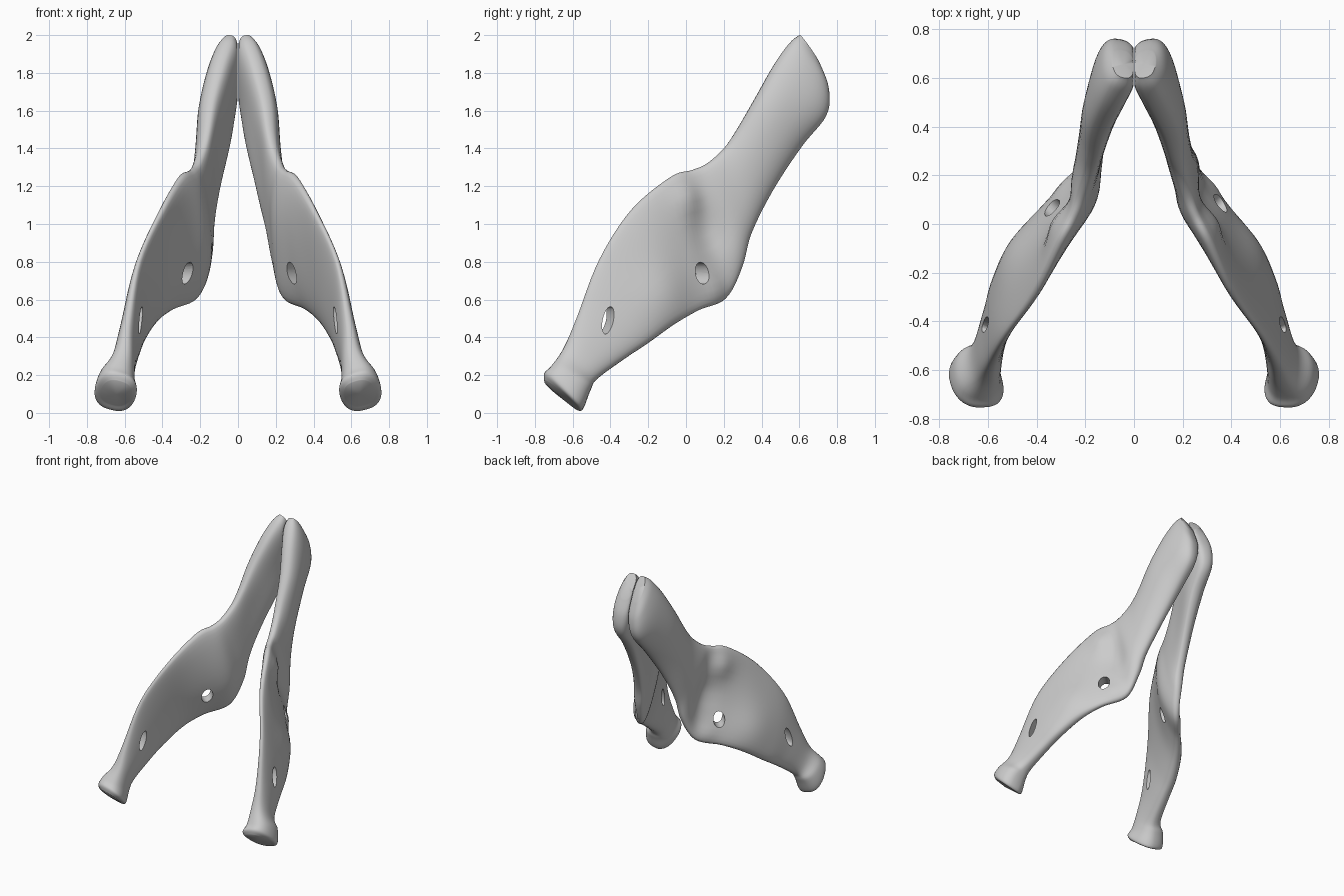
import bpy, bmesh
from math import sin, cos, pi, exp
from mathutils import Vector, Matrix

if "Cube" in bpy.data.objects:
    bpy.data.objects.remove(bpy.data.objects["Cube"])

# Cross-sections from foot to tip: upper edge xyz, lower edge xyz, half thickness, outward bow
SECTIONS = [
    (.62, -.75, .165, .67, -.595, .045, .08, 0),
    (.62, -.75, .205, .675, -.55, .02, .11, 0),
    (.63, -.715, .245, .65, -.505, .12, .095, 0),
    (.605, -.65, .34, .61, -.47, .18, .065, 0),
    (.585, -.58, .50, .565, -.32, .29, .055, 0),
    (.525, -.46, .81, .53, -.20, .37, .052, 0),
    (.405, -.29, 1.075, .46, -.06, .47, .052, 0),
    (.305, -.08, 1.25, .365, .07, .545, .05, -.03),
    (.25, .03, 1.285, .24, .21, .605, .05, -.03),
    (.22, .11, 1.32, .19, .295, .77, .055, 0),
    (.19, .20, 1.40, .165, .345, .95, .055, .01),
    (.17, .27, 1.50, .12, .46, 1.18, .06, .02),
    (.15, .37, 1.67, .075, .61, 1.41, .075, .018),
    (.10, .47, 1.85, .065, .74, 1.57, .082, .008),
    (.06, .55, 1.96, .055, .755, 1.71, .075, 0),
    (.042, .60, 2.0, .047, .71, 1.84, .045, 0),
]
# Local swellings and hollows on the outer side: position, radius, amount
BUMPS = [((.34, .02, 1.14), .09, .04), ((.30, .13, .95), .10, -.02),
         ((.29, .15, .64), .07, .025), ((.49, -.12, .62), .16, .02)]
STEPS, RING, SPAN = 6, 36, 8


def smooth_value(p0, p1, p2, p3, t):
    return .5 * (2 * p1 + (p2 - p0) * t + (2 * p0 - 5 * p1 + 4 * p2 - p3) * t * t
                 + (3 * p1 - p0 - 3 * p2 + p3) * t ** 3)


def refine(rows):
    out, last = [], len(rows) - 1
    for i in range(last):
        four = [rows[max(0, min(last, i + k))] for k in (-1, 0, 1, 2)]
        for s in range(STEPS):
            out.append([smooth_value(*v, s / STEPS) for v in zip(*four)])
    return out + [list(rows[-1])]


def power(v, e):
    return abs(v) ** e * (1 if v >= 0 else -1)


def make_bone(name, side):
    rows = refine(SECTIONS)
    mids = [(Vector(r[:3]) + Vector(r[3:6])) / 2 for r in rows]
    n = len(rows)
    bm = bmesh.new()
    rings = []
    for i, r in enumerate(rows):
        half = (Vector(r[:3]) - Vector(r[3:6])) / 2
        lo = max(i - SPAN, 0)
        hi = min(max(i + SPAN, 18), n - 1)  # wide span keeps the foot untwisted
        out = half.cross(mids[hi] - mids[lo]).normalized()
        if out.x < 0:
            out = -out
        thick_low = .4 * exp(-((i / STEPS - 5.2) / 1.3) ** 2)  # heavy lower border
        ring = []
        for k in range(RING):
            a = 2 * pi * k / RING
            c, s = power(cos(a), .9), power(sin(a), .75)
            p = mids[i] + half * c + out * (r[6] * s * (1 - thick_low * c)
                                            + r[7] * (1 - c * c))
            if s > 0:
                for pos, rad, amount in BUMPS:
                    d = (p - Vector(pos)).length / rad
                    p += out * amount * s * exp(-d * d)
            # The left and right joints differ slightly
            d = (p - Vector((.25, .17, .82))).length / .25
            p.x = max(p.x + side * .025 * exp(-d * d), .003)
            ring.append(bm.verts.new(p))
        rings.append(ring)
    for a, b in zip(rings, rings[1:]):
        for k in range(RING):
            j = (k + 1) % RING
            bm.faces.new((a[k], a[j], b[j], b[k]))
    # Rounded ends
    for ring, inner in ((rings[0], mids[18]), (rings[-1], mids[-9])):
        mid = sum((v.co for v in ring), Vector()) / RING
        tip = bm.verts.new(mid + (mid - inner).normalized() * .01)
        for k in range(RING):
            bm.faces.new((ring[k], ring[(k + 1) % RING], tip))
    for v in bm.verts:
        v.co.x *= side
    bmesh.ops.recalc_face_normals(bm, faces=bm.faces)
    mesh = bpy.data.meshes.new(name)
    bm.to_mesh(mesh)
    bm.free()
    ob = bpy.data.objects.new(name, mesh)
    bpy.context.collection.objects.link(ob)
    return ob


def cut_hole(ob, centre, axis, up, width, height):
    d = Vector(axis).normalized()
    w = Vector(up).cross(d).normalized()
    u = d.cross(w)
    m = Matrix((w * width, u * height, d)).transposed().to_4x4()
    m.translation = centre
    bpy.ops.mesh.primitive_cylinder_add(vertices=24, radius=1, depth=.4)
    cutter = bpy.context.object
    cutter.name = "hole_cutter"
    cutter.hide_render = True
    cutter.data.transform(m)
    mod = ob.modifiers.new("hole", 'BOOLEAN')
    mod.operation, mod.object, mod.solver = 'DIFFERENCE', cutter, 'EXACT'
    bpy.context.view_layer.objects.active = ob
    bpy.ops.object.modifier_apply(modifier=mod.name)
    bpy.data.objects.remove(cutter)


# Both bones, each with two openings
for name, side in (("hip_bone_right", 1), ("hip_bone_left", -1)):
    bone = make_bone(name, side)
    cut_hole(bone, (.30 * side, .03, .74), (.7 * side, .7, 0), (0, .1, 1), .042, .058)
    cut_hole(bone, (.58 * side, -.425, .49), (side, .4, 0), (0, .3, 1), .027, .075)
    bpy.ops.object.select_all(action='DESELECT')
    bone.select_set(True)
    bpy.context.view_layer.objects.active = bone
    bpy.ops.object.shade_smooth_by_angle(angle=.9)
